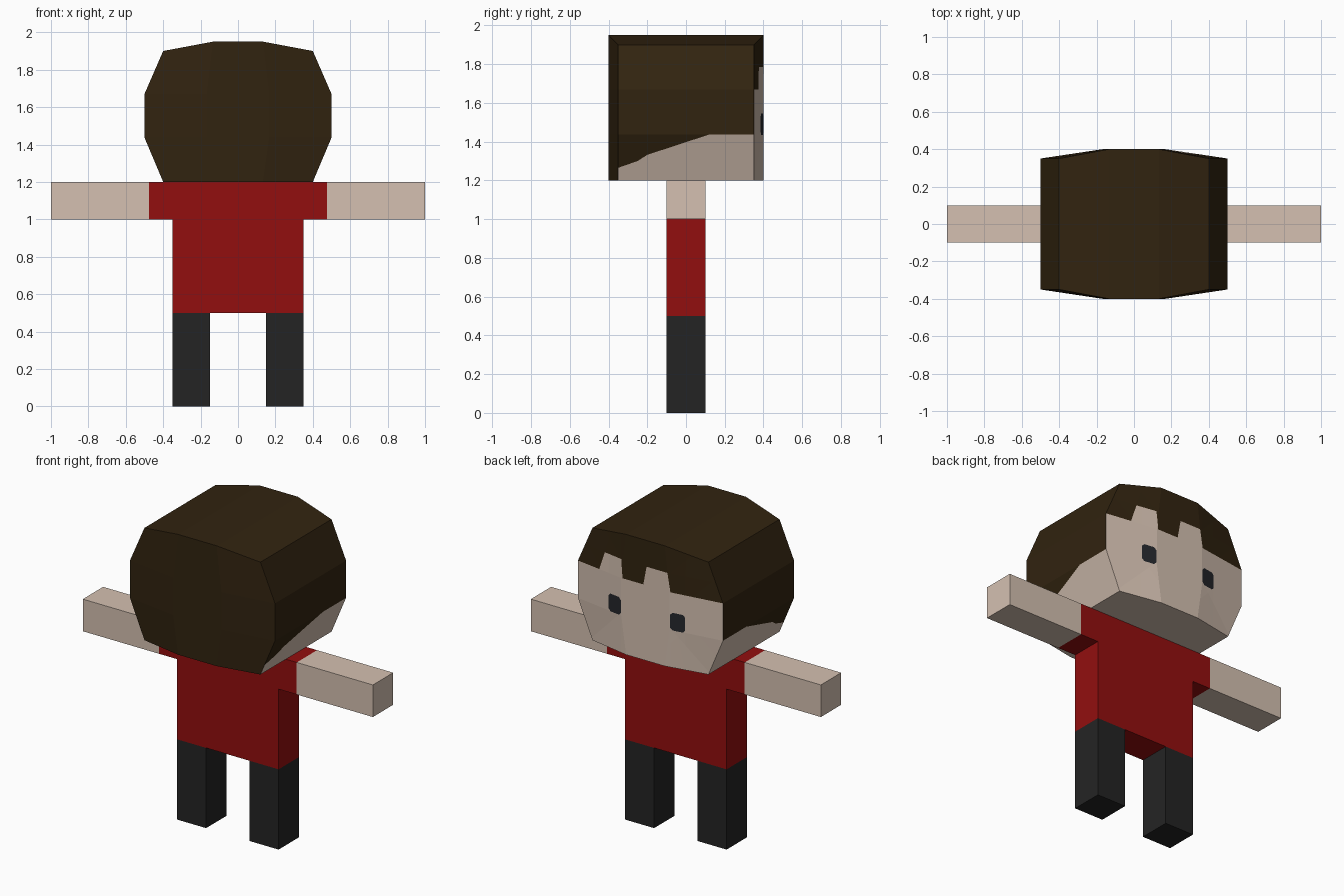
import bpy, bmesh
from mathutils import Vector

if "Cube" in bpy.data.objects:
    bpy.data.objects.remove(bpy.data.objects["Cube"])


def material(name, rgb):
    m = bpy.data.materials.new(name)
    m.diffuse_color = (*rgb, 1)
    m.use_nodes = True
    m.node_tree.nodes["Principled BSDF"].inputs["Base Color"].default_value = m.diffuse_color
    return m


skin = material("skin", (0.66, 0.53, 0.44))
hair = material("brown hair", (0.031, 0.017, 0.005))
red = material("red shirt", (0.29, 0.0045, 0.0045))
dark = material("dark trousers", (0.0175, 0.0175, 0.0175))
eye_mat = material("eye", (0.018, 0.02, 0.025))


def finish(bm, name, mats):
    bmesh.ops.recalc_face_normals(bm, faces=bm.faces[:])
    me = bpy.data.meshes.new(name)
    bm.to_mesh(me)
    bm.free()
    for m in mats:
        me.materials.append(m)
    ob = bpy.data.objects.new(name, me)
    bpy.context.collection.objects.link(ob)
    return ob


def slab(name, outline, mat, depth=0.1):
    """Extrude an (x, z) outline from y=-depth to y=+depth."""
    bm = bmesh.new()
    f = bm.faces.new([bm.verts.new((x, -depth, z)) for x, z in outline])
    g = bmesh.ops.extrude_face_region(bm, geom=[f])["geom"]
    bmesh.ops.translate(bm, vec=(0, 2 * depth, 0),
                        verts=[v for v in g if isinstance(v, bmesh.types.BMVert)])
    return finish(bm, name, [mat])


# Shirt with short sleeves
half = [(0.35, 0.5), (0.35, 1.0), (0.475, 1.0), (0.475, 1.2)]
slab("shirt", half + [(-x, z) for x, z in reversed(half)], red)

# Arms and legs
for s, side in ((1, "right"), (-1, "left")):
    slab(side + "_arm", [(s * 0.475, 1), (s, 1), (s, 1.2), (s * 0.475, 1.2)], skin)
    slab(side + "_leg", [(s * 0.15, 0), (s * 0.35, 0), (s * 0.35, 0.5), (s * 0.15, 0.5)], dark)

# Head: grid of four columns by four rows, bulging at the middle columns
rows = [(1.2, 0.4), (1.437, 0.5), (1.67, 0.5), (1.9, 0.4)]
bm = bmesh.new()
grid = {}
for j, (z, w) in enumerate(rows):
    for i, k in enumerate((-1, -1 / 3, 1 / 3, 1)):
        inner = i in (1, 2)
        for s in (-1, 1):
            top = 0.05 if inner and j == 3 else 0
            grid[i, j, s] = bm.verts.new((k * w, s * (0.4 if inner else 0.35), z + top))
for a in range(3):
    for b in range(3):
        for s in (-1, 1):
            bm.faces.new([grid[a + i, b + j, s] for i, j in ((0, 0), (1, 0), (1, 1), (0, 1))])
    for e in (0, 3):
        bm.faces.new([grid[e, a + j, s] for j, s in ((0, -1), (1, -1), (1, 1), (0, 1))])
        bm.faces.new([grid[a + i, e, s] for i, s in ((0, -1), (1, -1), (1, 1), (0, 1))])
bmesh.ops.recalc_face_normals(bm, faces=bm.faces[:])
bm.normal_update()


def is_face(f):
    return f.normal.y > 0.8


def is_side(f):
    return abs(f.normal.x) > 0.7


def cut(test, p, q, axis):
    """Cut the chosen faces along line p-q, seen along the given axis (0=x, 1=y)."""
    def to3(c):
        return Vector((0, c[0], c[1]) if axis == 0 else (c[0], 0, c[1]))
    view = Vector((1, 0, 0) if axis == 0 else (0, 1, 0))
    faces = [f for f in bm.faces if test(f)]
    geom = set(faces) | {e for f in faces for e in f.edges} | {v for f in faces for v in f.verts}
    bmesh.ops.bisect_plane(bm, geom=list(geom), dist=1e-5, plane_co=to3(p),
                           plane_no=(to3(q) - to3(p)).cross(view).normalized())
    bm.normal_update()


def height(line, t):
    """Height of a polyline at t."""
    for (a, za), (b, zb) in zip(line, line[1:]):
        if a <= t <= b:
            return za + (zb - za) * (t - a) / (b - a)
    return line[0][1] if t < line[0][0] else line[-1][1]


# Hairline on the face (x, z), on the sides (y, z), and one eye outline (x, z)
lo, hi = 1.67, 1.786
fringe = [(-0.6, lo), (-0.172, lo), (-0.152, hi), (-0.008, hi), (0.014, lo),
          (0.157, lo), (0.168, hi), (0.297, hi), (0.336, lo), (0.6, lo)]
sideline = [(-0.35, 1.265), (-0.25, 1.3), (-0.2, 1.332), (0.12, 1.437), (0.36, 1.437)]
eye = [(0.17, 1.45), (0.185, 1.435), (0.25, 1.435), (0.264, 1.45),
       (0.264, 1.53), (0.25, 1.545), (0.185, 1.545), (0.17, 1.53)]

for line, test, axis in ((fringe, is_face, 1), (sideline, is_side, 0)):
    for p, q in zip(line, line[1:]):
        cut(test, p, q, axis)
for s in (-1, 1):
    for p, q in zip(eye, eye[1:] + eye[:1]):
        cut(is_face, (s * p[0], p[1]), (s * q[0], q[1]), 1)


def in_eye(x, z):
    return all((q[0] - p[0]) * (z - p[1]) - (q[1] - p[1]) * (x - p[0]) > 0
               for p, q in zip(eye, eye[1:] + eye[:1]))


# Colour by position: 0 skin, 1 hair, 2 eyes
for f in bm.faces:
    c = f.calc_center_median()
    if is_face(f):
        f.material_index = 2 if in_eye(abs(c.x), c.z) else int(c.z > height(fringe, c.x))
    elif is_side(f):
        f.material_index = int(c.z > height(sideline, c.y))
    else:
        f.material_index = int(f.normal.z > -0.5)
finish(bm, "head", [skin, hair, eye_mat])
